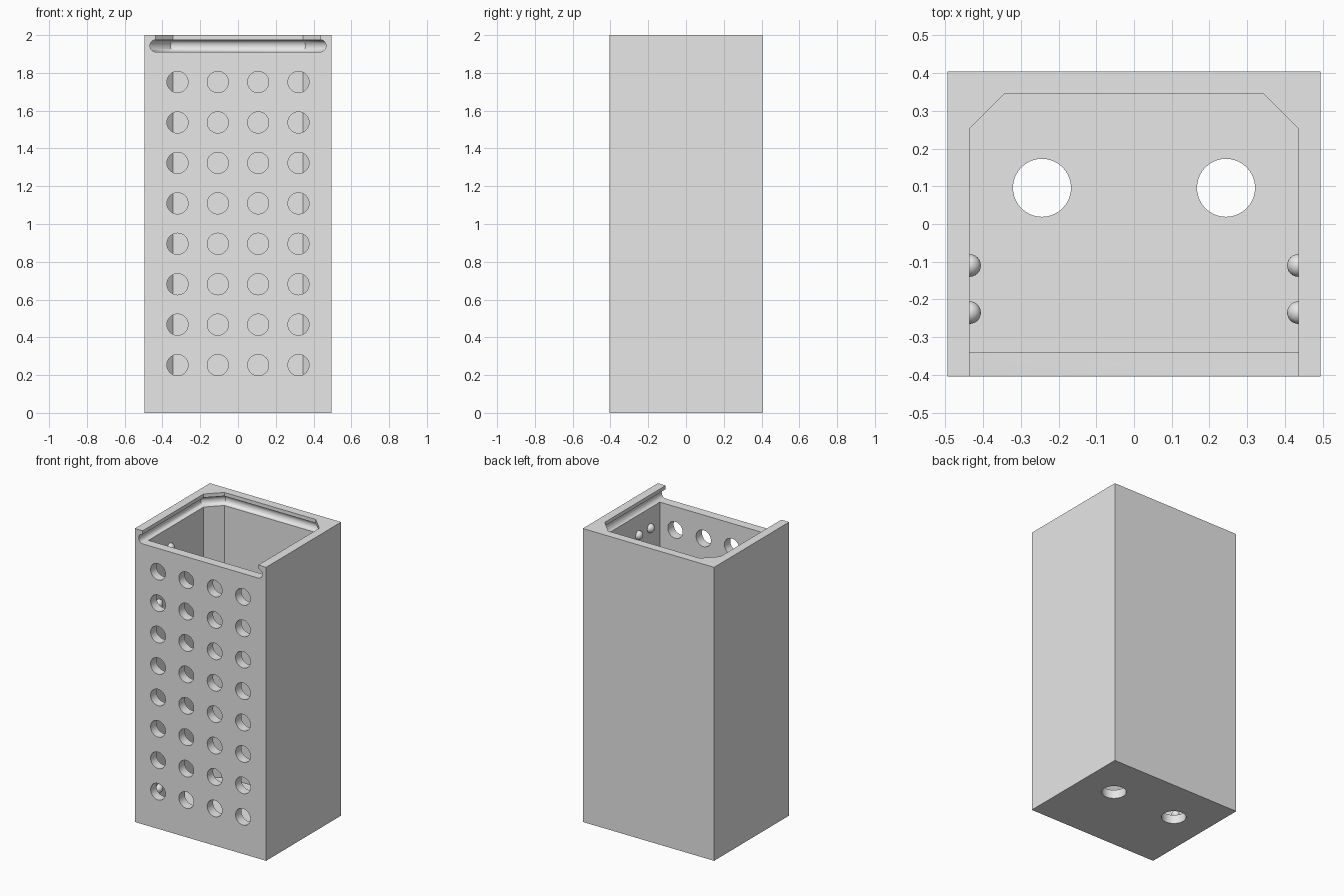
import bpy, bmesh, math
from mathutils import Matrix, Vector

cube = bpy.data.objects.get("Cube")
if cube:
    bpy.data.objects.remove(cube, do_unlink=True)

HX, HY, H = 0.495, 0.404, 2.0      # outer half sizes and height
IX, IBACK, IFRONT = 0.436, 0.345, -0.341
CHAMFER, FLOOR = 0.092, 0.06
SLOT_Z, SLOT_R = 1.943, 0.032      # lid groove

grey = bpy.data.materials.new("light grey")
grey.use_nodes = True
grey.diffuse_color = (0.8, 0.8, 0.8, 1)
grey.node_tree.nodes["Principled BSDF"].inputs["Base Color"].default_value = (0.8, 0.8, 0.8, 1)


def finish(name, bm):
    bmesh.ops.recalc_face_normals(bm, faces=bm.faces)
    mesh = bpy.data.meshes.new(name)
    bm.to_mesh(mesh)
    bm.free()
    mesh.materials.append(grey)
    ob = bpy.data.objects.new(name, mesh)
    bpy.context.collection.objects.link(ob)
    return ob


def outline(d, front):
    """Chamfered cavity outline, grown outward by d."""
    k = d * math.tan(math.pi / 8)
    right = [(IX + d, front), (IX + d, IBACK - CHAMFER + k),
             (IX - CHAMFER + k, IBACK + d)]
    return right + [(-x, y) for x, y in reversed(right)]


def loft(name, levels, front):
    """Stack outlines given as (offset, z) and close both ends."""
    bm = bmesh.new()
    rings = [[bm.verts.new((x, y, z)) for x, y in outline(d, front)]
             for d, z in levels]
    for a, b in zip(rings, rings[1:]):
        n = len(a)
        for i in range(n):
            j = (i + 1) % n
            bm.faces.new((a[i], a[j], b[j], b[i]))
    bm.faces.new(rings[0])
    bm.faces.new(rings[-1])
    return finish(name, bm)


def cylinders(name, centres, radius, depth, rotation):
    bm = bmesh.new()
    for c in centres:
        bmesh.ops.create_cone(bm, cap_ends=True, segments=40, radius1=radius,
                              radius2=radius, depth=depth,
                              matrix=Matrix.Translation(Vector(c)) @ rotation)
    return finish(name, bm)


def cut(target, cutter):
    cutter.hide_render = True
    mod = target.modifiers.new("cut", 'BOOLEAN')
    mod.operation = 'DIFFERENCE'
    mod.solver = 'EXACT'
    mod.object = cutter
    bpy.context.view_layer.objects.active = target
    bpy.ops.object.modifier_apply(modifier=mod.name)
    bpy.data.objects.remove(cutter, do_unlink=True)


def smooth(ob):
    bpy.ops.object.select_all(action='DESELECT')
    ob.select_set(True)
    bpy.context.view_layer.objects.active = ob
    bpy.ops.object.shade_smooth_by_angle(angle=math.radians(30))


# Outer box
bm = bmesh.new()
bmesh.ops.create_cube(bm, size=1, matrix=Matrix.Translation((0, 0, H / 2))
                      @ Matrix.Diagonal((2 * HX, 2 * HY, H, 1)))
box = finish("box_body", bm)

# Hollow inside
cut(box, loft("cavity_cutter", [(0, FLOOR), (0, SLOT_Z)], IFRONT))

# Sliding lid slot with half-round groove, open to the front
steps = 12
levels = [(max(0.001, 0.03 * math.cos(a)), SLOT_Z + SLOT_R * math.sin(a))
          for a in (math.pi * (i / steps - 0.5) for i in range(steps + 1))]
levels[-1] = (0, levels[-1][1])
cut(box, loft("lid_slot_cutter", levels + [(0, H + 0.1)], -HY - 0.1))

# Grid of holes through the front wall
grid = [((c - 1.5) * 0.2135, -HY, 0.253 + r * 0.2141)
        for c in range(4) for r in range(8)]
cut(box, cylinders("front_hole_cutter", grid, 0.056, 0.3,
                   Matrix.Rotation(math.pi / 2, 4, 'X')))

# Two holes through the floor
cut(box, cylinders("floor_hole_cutter", [(s * 0.244, 0.096, 0) for s in (-1, 1)],
                   0.077, 0.3, Matrix.Identity(4)))
smooth(box)

# Pairs of round retaining bumps on the inner side walls
bm = bmesh.new()
for side in (-1, 1):
    for y in (-0.11, -0.235):
        for z in (0.18, 0.52, 1.44, 1.775):
            bmesh.ops.create_uvsphere(bm, u_segments=24, v_segments=14, radius=0.03,
                                      matrix=Matrix.Translation((side * IX, y, z)))
smooth(finish("retaining_bumps", bm))
